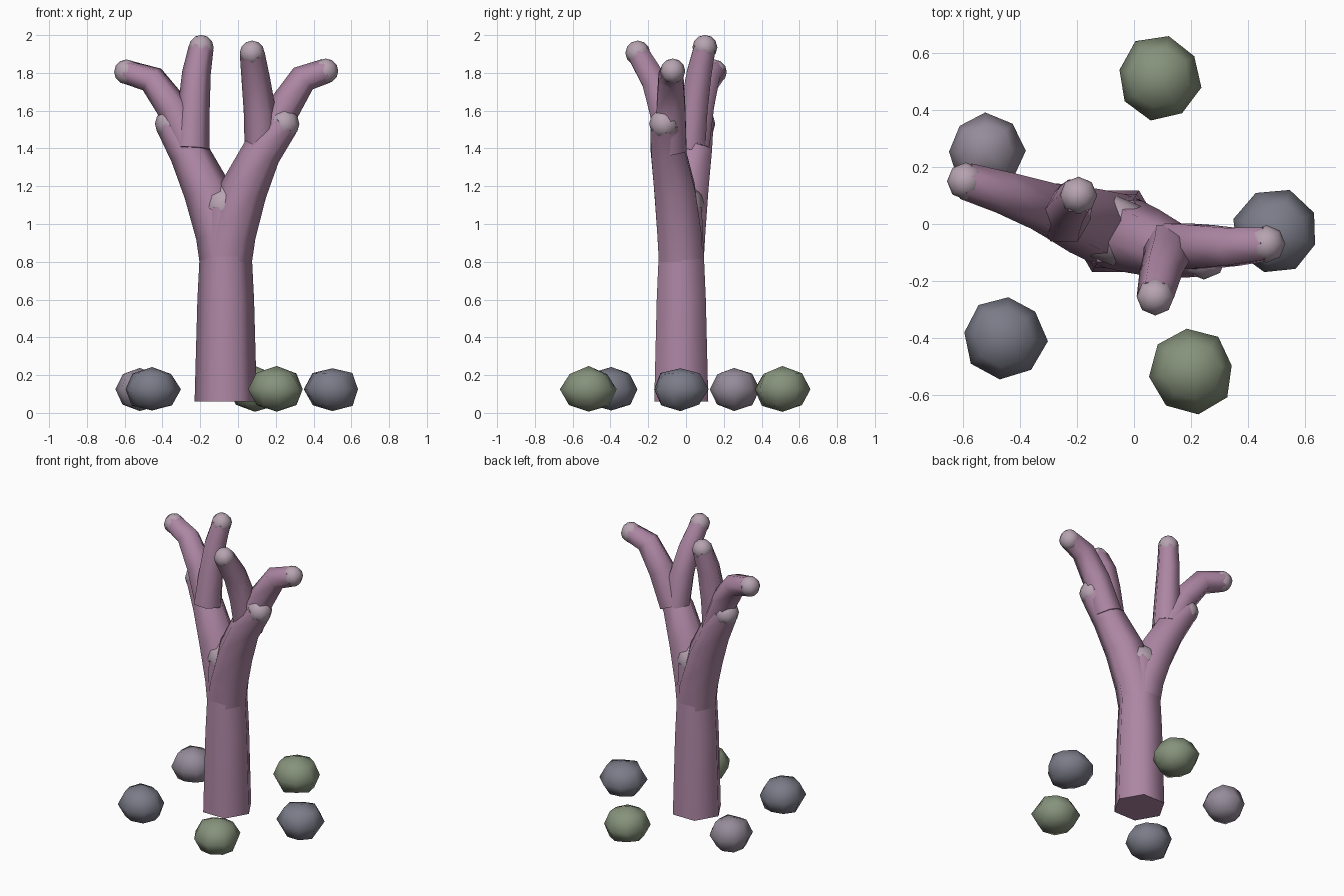
import bpy, bmesh, math, random
from mathutils import Vector, Matrix

if "Cube" in bpy.data.objects:
    bpy.data.objects.remove(bpy.data.objects["Cube"])

random.seed(4)


def material(name, col):
    m = bpy.data.materials.new(name)
    m.diffuse_color = (*col, 1)
    m.use_nodes = True
    m.node_tree.nodes["Principled BSDF"].inputs["Base Color"].default_value = m.diffuse_color
    return m


BARK = material("mauve_bark", (0.42, 0.24, 0.37))
KNOB = material("pale_tip", (0.47, 0.37, 0.44))
SLATE = material("slate_stone", (0.20, 0.20, 0.25))
MOSS = material("moss_stone", (0.24, 0.29, 0.20))
LILAC = material("lilac_stone", (0.30, 0.26, 0.32))


def finish(bm, name, mat):
    bmesh.ops.recalc_face_normals(bm, faces=bm.faces)
    me = bpy.data.meshes.new(name)
    bm.to_mesh(me)
    bm.free()
    ob = bpy.data.objects.new(name, me)
    bpy.context.collection.objects.link(ob)
    me.materials.append(mat)
    return ob


def tube(name, path, sides=6):
    """Six-sided tapered tube through (x, y, z, radius) points."""
    bm = bmesh.new()
    pts = [Vector(p[:3]) for p in path]
    u = Vector((1, 0, 0))
    rings = []
    for i, p in enumerate(pts):
        t = (pts[min(i + 1, len(pts) - 1)] - pts[max(i - 1, 0)]).normalized()
        u = (u - t * u.dot(t)).normalized()
        v = t.cross(u)
        rings.append([bm.verts.new(p + path[i][3] * (u * math.cos(a) + v * math.sin(a)))
                      for a in (math.tau * k / sides for k in range(sides))])
    for a, b in zip(rings, rings[1:]):
        for k in range(sides):
            j = (k + 1) % sides
            bm.faces.new((a[k], a[j], b[j], b[k])).smooth = True
    for ring in (rings[0], rings[-1]):
        for e in bm.faces.new(ring).edges:
            e.smooth = False
    return finish(bm, name, BARK)


def ball(name, loc, size, mat, seg, rings, jitter=0.0):
    bm = bmesh.new()
    bmesh.ops.create_uvsphere(bm, u_segments=seg, v_segments=rings, radius=1)
    bmesh.ops.rotate(bm, verts=bm.verts,
                     matrix=Matrix.Rotation(random.uniform(0, 1) if jitter else 0, 3, 'Z'))
    for v in bm.verts:
        v.co *= 1 + random.uniform(-jitter, jitter)
        v.co = Vector(loc) + Vector([c * s for c, s in zip(v.co, size)])
    for f in bm.faces:
        f.smooth = True
    return finish(bm, name, mat)


# Trunk, two main branches and four upper limbs, each ending in a rounded tip
LIMBS = {
    "trunk": [(-.065, -.025, .06, .165), (-.065, -.025, .6, .15), (-.065, -.025, 1.09, .125)],
    "left_branch": [(-.065, -.025, .78, .135), (-.09, -.015, .95, .135), (-.165, .01, 1.18, .125),
                    (-.26, .045, 1.38, .105), (-.36, .075, 1.53, .08)],
    "right_branch": [(-.065, -.025, .78, .135), (-.04, -.035, .95, .135), (.03, -.06, 1.18, .125),
                     (.125, -.095, 1.38, .105), (.245, -.115, 1.53, .08)],
    "left_outer_limb": [(-.25, .04, 1.4, .095), (-.34, .07, 1.61, .088),
                        (-.455, .11, 1.765, .076), (-.59, .15, 1.805, .066)],
    "left_upper_limb": [(-.245, .02, 1.4, .095), (-.235, .04, 1.6, .085),
                        (-.22, .07, 1.8, .076), (-.195, .1, 1.935, .066)],
    "right_upper_limb": [(.125, -.08, 1.4, .09), (.115, -.12, 1.6, .085),
                         (.095, -.17, 1.76, .076), (.075, -.255, 1.905, .066)],
    "right_outer_limb": [(.15, -.08, 1.4, .095), (.24, -.08, 1.61, .088),
                         (.345, -.08, 1.77, .076), (.465, -.07, 1.81, .066)],
}
for name, path in LIMBS.items():
    tube(name, path)
    x, y, z, r = path[-1]
    ball(name + "_tip", (x, y, z), (r, r, r), KNOB, 8, 6)

# Ring of stones around the foot
STONES = [(.09, .51, .148, MOSS), (-.52, .255, .133, LILAC), (-.455, -.395, .147, SLATE),
          (.5, -.03, .15, SLATE), (.205, -.515, .147, MOSS)]
for i, (x, y, r, mat) in enumerate(STONES):
    ball(f"stone_{i + 1}", (x, y, .125), (r, r, .117), mat, 8, 4, 0.06)
